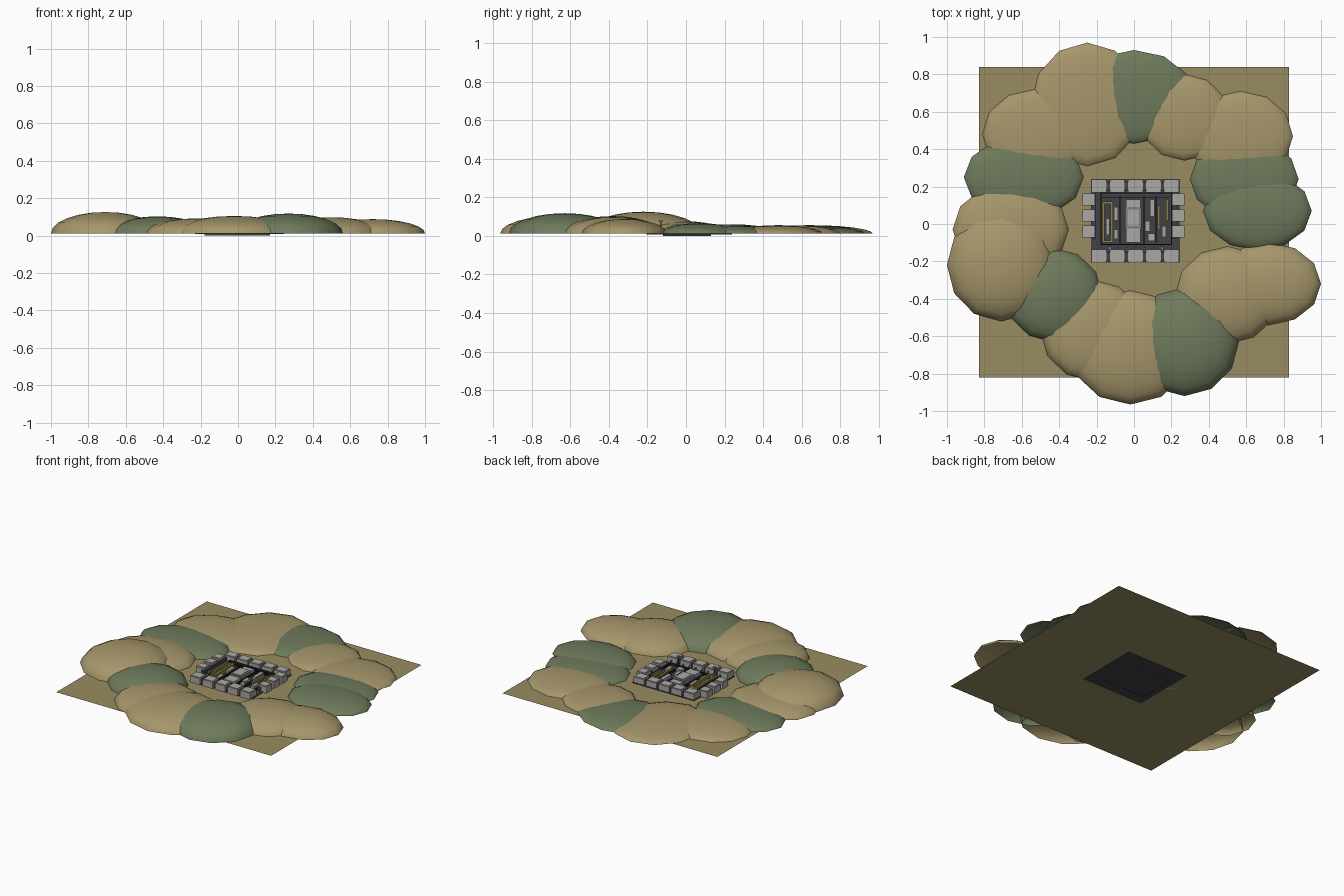
import bpy, bmesh, math

def srgb(r, g, b):
    return tuple((c / 12.92 if c <= .04045 else ((c + .055) / 1.055) ** 2.4) for c in (r, g, b)) + (1,)

def material(name, *rgb):
    m = bpy.data.materials.new(name)
    m.diffuse_color = srgb(*rgb)
    return m

SAND = material("ground sand", .60, .55, .38)
TAN = material("hill tan", .65, .59, .42)
GREEN = material("hill green", .43, .48, .36)
STONE = material("light stone", .67, .66, .64)
GREY = material("mid grey", .50, .50, .50)
DARK = material("dark slab", .26, .26, .28)
BLACK = material("black trim", .12, .12, .13)
OLIVE = material("olive wood", .55, .50, .27)
G = .012  # ground level

def finish(name, bm, mat, smooth=False):
    me = bpy.data.meshes.new(name)
    bm.to_mesh(me)
    bm.free()
    me.materials.append(mat)
    for p in me.polygons:
        p.use_smooth = smooth
    ob = bpy.data.objects.new(name, me)
    bpy.context.collection.objects.link(ob)
    return ob

def boxes(name, mat, items):
    """Each item: x0, x1, y0, y1, z0, z1."""
    bm = bmesh.new()
    for x0, x1, y0, y1, z0, z1 in items:
        r = bmesh.ops.create_cube(bm, size=1)["verts"]
        for v in r:
            v.co = ((x0 + x1) / 2 + v.co.x * (x1 - x0), (y0 + y1) / 2 + v.co.y * (y1 - y0),
                    (z0 + z1) / 2 + v.co.z * (z1 - z0))
    return finish(name, bm, mat)

def hill(name, mat, x, y, rx, ry, h):
    """Low dome: upper half of a flattened sphere."""
    bm = bmesh.new()
    bmesh.ops.create_uvsphere(bm, u_segments=12, v_segments=12, radius=1)
    bmesh.ops.delete(bm, geom=[v for v in bm.verts if v.co.z < -.01], context='VERTS')
    for v in bm.verts:
        v.co = (x + v.co.x * rx, y + v.co.y * ry, G + v.co.z * (h - G))
    return finish(name, bm, mat, True)

# ground sheet
bm = bmesh.new()
bm.faces.new([bm.verts.new(c) for c in ((-.83, -.82, G), (.83, -.82, G), (.83, .84, G), (-.83, .84, G))])
finish("ground", bm, SAND)

# ring of hills
tan_hills = [(-.25, .64, .30, .33, .056), (.27, .57, .24, .23, .055), (.57, .47, .28, .24, .055),
             (.72, -.32, .28, .22, .088), (.50, -.38, .28, .26, .098), (-.02, -.66, .33, .305, .105),
             (-.22, -.57, .28, .27, .092), (-.71, -.22, .29, .30, .126), (-.66, -.03, .31, .25, .078),
             (-.53, .48, .28, .24, .056)]
green_hills = [(0, .68, .32, .25, .052), (.59, .24, .29, .22, .055), (.66, .07, .29, .21, .066),
               (.27, -.63, .29, .29, .118), (-.43, -.38, .26, .25, .103), (-.59, .25, .32, .22, .060)]
for i, p in enumerate(tan_hills):
    hill(f"tan_hill_{i + 1}", TAN, *p)
for i, p in enumerate(green_hills):
    hill(f"green_hill_{i + 1}", GREEN, *p)

# fort floor: wide slab with a deeper core
boxes("fort_slab", DARK, [(-.23, .245, -.205, .24, .008, .018)])
boxes("fort_foundation", DARK, [(-.18, .17, -.12, .13, 0, .017)])

# outer wall of separate blocks, each with a slightly inset cap
walls = []
for i in range(5):
    x = -.186 + i * .0965
    walls += [(x, .203, .040, .034), (x, -.173, .040, .036)]
for y in (.131, .046, -.040):
    walls += [(-.242, y, .033, .032), (.236, y, .033, .032)]
boxes("wall_blocks", STONE, [(x - a, x + a, y - b, y + b, G, .056) for x, y, a, b in walls])
boxes("wall_block_caps", STONE, [(x - a * .85, x + a * .85, y - b * .85, y + b * .85, .055, .060) for x, y, a, b in walls])
boxes("wall_fillers", DARK, [(-.21, .225, .185, .225, .016, .048), (-.21, .225, -.195, -.15, .016, .048),
                             (-.228, -.205, -.08, .17, .016, .045), (.205, .228, -.08, .17, .016, .045)])

# low inner wall with posts
L, R, F, B = -.178, .202, -.112, .168
t = .005
boxes("inner_wall", BLACK, [(L, R, F, F + t, .016, .034), (L, R, B - t, B, .016, .034),
                            (L, L + t, F, B, .016, .034), (R - t, R, F, B, .016, .034)])
boxes("inner_posts", GREY, [(L + (R - L) * i / 8 - .004, L + (R - L) * i / 8 + .004, y - .004, y + .004, .016, .042)
                            for i in range(9) for y in (F - .01, B + .008)])

# central building in three sections
boxes("central_hall", GREY, [(-.048, .040, -.025, .092, .016, .046)])
boxes("central_wings", STONE, [(-.043, .036, .088, .132, .016, .040), (-.043, .036, -.098, -.022, .016, .040)])
boxes("hall_roof", STONE, [(-.034, .026, -.012, .078, .046, .050)])

# timber frame on the left, shelves and crates on the right
boxes("left_timber_frame", OLIVE, [(-.172, -.158, -.100, .120, .016, .045), (-.125, -.111, -.100, .120, .016, .045),
                                   (-.158, -.125, .108, .120, .016, .045), (-.158, -.125, -.100, -.088, .016, .045)])
boxes("left_sheds", STONE, [(-.108, -.086, .02, .09, .016, .038), (-.108, -.085, -.08, -.03, .016, .032),
                            (-.15, -.132, -.06, .03, .016, .030)])
boxes("right_sheds", STONE, [(.085, .110, .04, .13, .016, .038), (.060, .085, -.04, .015, .016, .034),
                             (.075, .112, -.09, -.05, .016, .036), (.15, .172, -.07, -.01, .016, .034)])
boxes("right_timber", OLIVE, [(.125, .140, -.03, .10, .016, .042), (.172, .184, .02, .13, .016, .042)])
boxes("yard_partitions", BLACK, [(-.078, -.073, -.108, .15, .016, .034), (.050, .055, -.108, .15, .016, .034),
                                 (.115, .119, -.10, .15, .016, .036), (-.17, .19, .138, .142, .016, .032)])

# lookout masts
boxes("masts", BLACK, [(x - .003, x + .003, -.133, -.127, .016, .074) for x in (-.13, .15)])
boxes("mast_heads", GREY, [(x - .009, x + .009, -.139, -.121, .072, .084) for x in (-.13, .15)])
